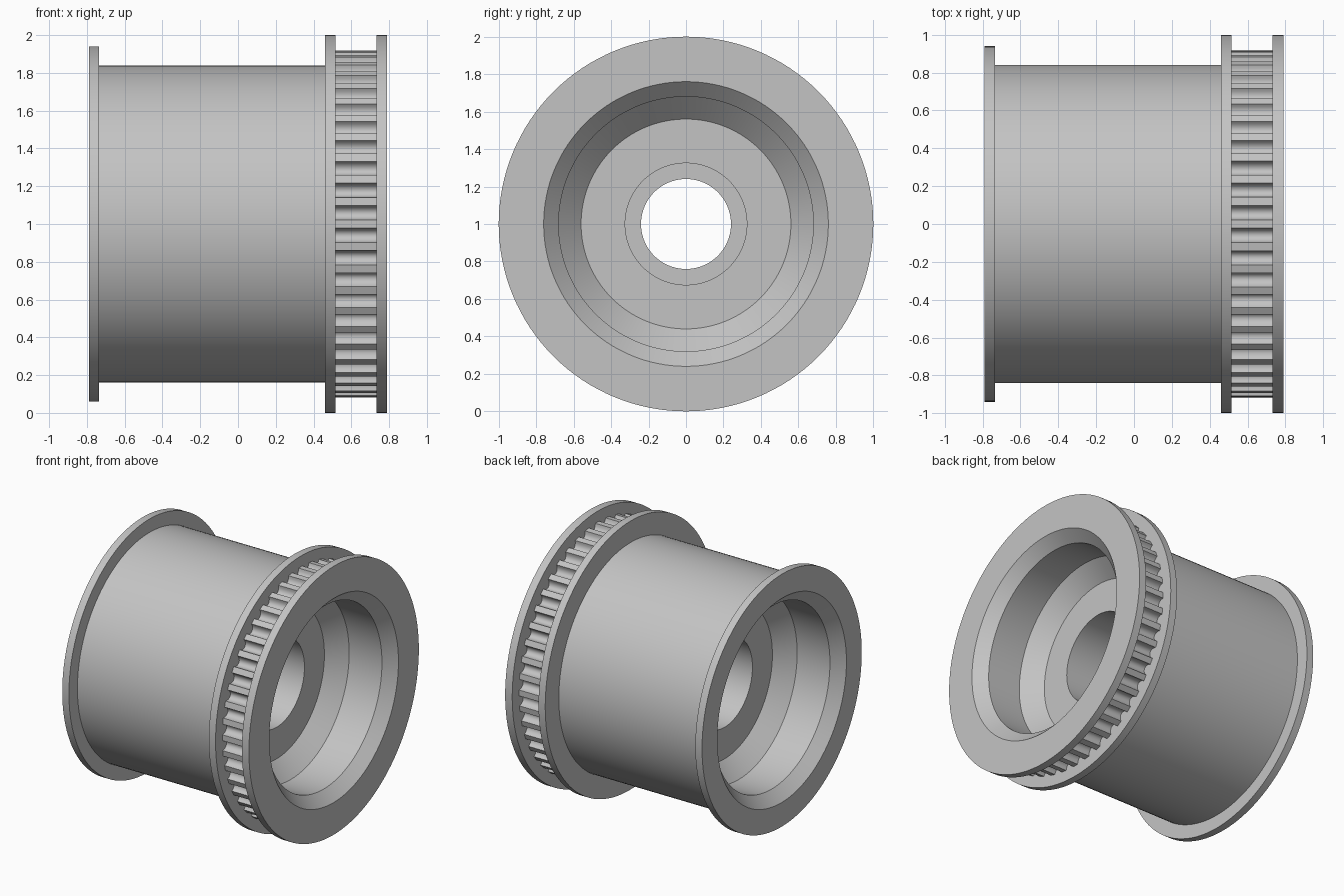
import bpy, bmesh
from math import sin, cos, pi, radians
from mathutils import Matrix, Vector

SEGMENTS = 128
TEETH = 48
TIP, ROOT = 0.92, 0.872

cube = bpy.data.objects.get("Cube")
if cube:
    bpy.data.objects.remove(cube, do_unlink=True)

grey = bpy.data.materials.new("plain grey")
grey.use_nodes = True
colour = (0.55, 0.55, 0.55, 1)
grey.diffuse_color = colour
grey.node_tree.nodes["Principled BSDF"].inputs["Base Color"].default_value = colour


def finish(name, bm):
    """Turn a bmesh into a smooth-shaded object with crisp edges."""
    bmesh.ops.recalc_face_normals(bm, faces=bm.faces)
    mesh = bpy.data.meshes.new(name)
    bm.to_mesh(mesh)
    bm.free()
    mesh.materials.append(grey)
    obj = bpy.data.objects.new(name, mesh)
    obj.location.z = 1
    bpy.context.collection.objects.link(obj)
    bpy.ops.object.select_all(action="DESELECT")
    obj.select_set(True)
    bpy.context.view_layer.objects.active = obj
    bpy.ops.object.shade_smooth_by_angle(angle=radians(30))


def lathe(name, profile):
    """Revolve a closed (x, radius) profile around the x axis."""
    bm = bmesh.new()
    rings = []
    for i in range(SEGMENTS):
        turn = Matrix.Rotation(2 * pi * i / SEGMENTS, 3, "X")
        rings.append([bm.verts.new(turn @ Vector((x, 0, r))) for x, r in profile])
    n = len(profile)
    for i in range(SEGMENTS):
        a, b = rings[i], rings[(i + 1) % SEGMENTS]
        for j in range(n):
            k = (j + 1) % n
            bm.faces.new((a[j], a[k], b[k], b[j]))
    finish(name, bm)


# Roller body: drum and three flanges outside
outside = [(-0.79, 0.94), (-0.735, 0.94), (-0.735, 0.84), (0.46, 0.84),
           (0.46, 1), (0.515, 1), (0.515, 0.85), (0.732, 0.85),
           (0.732, 1), (0.79, 1)]
# Stepped bore, the same from both ends
bore = [(0.79, 0.76), (0.71, 0.68), (0.44, 0.68), (0.32, 0.56),
        (0.32, 0.325), (0.06, 0.325), (0.06, 0.24)]
lathe("roller_body", outside + bore + [(-x, r) for x, r in reversed(bore)])

# Toothed belt ring with rounded grooves between the teeth
bm = bmesh.new()
pitch = 2 * pi / TEETH
STEPS = 8
outline = []
for t in range(TEETH):
    middle = (t + 0.5) * pitch
    for s in range(STEPS + 1):
        a = pi * s / STEPS
        angle = middle - 0.32 * pitch * cos(a)
        radius = TIP - (TIP - ROOT) * sin(a)
        outline.append((radius * cos(angle), radius * sin(angle)))
left, right = ([bm.verts.new((x, y, z)) for y, z in outline] for x in (0.5, 0.74))
for i in range(len(outline)):
    k = (i + 1) % len(outline)
    bm.faces.new((left[i], left[k], right[k], right[i]))
finish("toothed_ring", bm)
